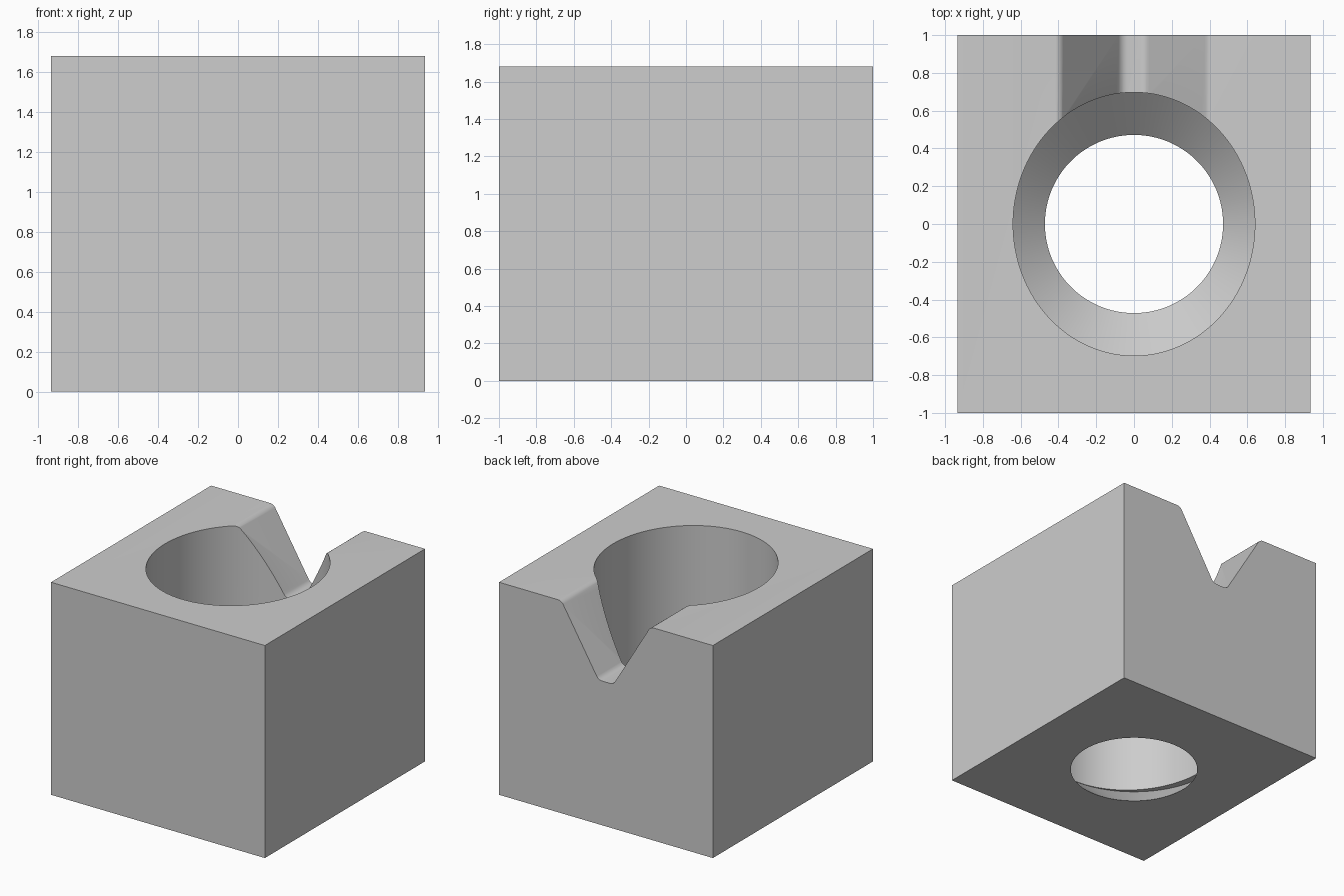
import bpy
import bmesh
from math import cos, sin, pi, radians

if "Cube" in bpy.data.objects:
    bpy.data.objects.remove(bpy.data.objects["Cube"], do_unlink=True)

WIDTH, DEPTH, HEIGHT = 1.87, 2.0, 1.68
SIDES = 128


def add_object(name, bm):
    bmesh.ops.recalc_face_normals(bm, faces=bm.faces)
    mesh = bpy.data.meshes.new(name)
    bm.to_mesh(mesh)
    bm.free()
    obj = bpy.data.objects.new(name, mesh)
    bpy.context.collection.objects.link(obj)
    return obj


def loft_ellipses(name, rings):
    """Closed solid through stacked ellipses (z, x radius, y radius)."""
    bm = bmesh.new()
    loops = []
    for z, rx, ry in rings:
        angles = [2 * pi * i / SIDES for i in range(SIDES)]
        loops.append([bm.verts.new((rx * cos(a), ry * sin(a), z)) for a in angles])
    for low, high in zip(loops, loops[1:]):
        for i in range(SIDES):
            j = (i + 1) % SIDES
            bm.faces.new((low[i], low[j], high[j], high[i]))
    bm.faces.new(loops[0])
    bm.faces.new(loops[-1])
    return add_object(name, bm)


def notch_prism(name, y0, y1):
    """Flared V-shaped prism with rounded shoulders and floor corners."""
    half = [(0.065, 1.14), (0.39, HEIGHT + 0.001), (0.6, HEIGHT + 0.001), (0.6, 2.0)]
    outline = half + [(-x, z) for x, z in reversed(half)]
    bm = bmesh.new()
    front = [bm.verts.new((x, y0, z)) for x, z in outline]
    back = [bm.verts.new((x, y1, z)) for x, z in outline]
    bm.faces.new(front)
    bm.faces.new(back)
    n = len(outline)
    for i in range(n):
        j = (i + 1) % n
        bm.faces.new((front[i], front[j], back[j], back[i]))
    bmesh.ops.recalc_face_normals(bm, faces=bm.faces)
    rounded = [bm.edges.get((front[i], back[i])) for i in (0, 1, n - 2, n - 1)]
    bmesh.ops.bevel(bm, geom=rounded, offset=0.03, segments=4,
                    profile=0.5, affect='EDGES')
    return add_object(name, bm)


# Solid block
bm = bmesh.new()
bmesh.ops.create_cube(bm, size=1)
bmesh.ops.scale(bm, vec=(WIDTH, DEPTH, HEIGHT), verts=bm.verts)
bmesh.ops.translate(bm, vec=(0, 0, HEIGHT / 2), verts=bm.verts)
block = add_object("holder_block", bm)

# Straight oval well above a round conical seat that opens through the base
hole = loft_ellipses("well_cutter", [
    (-0.1, 0.363, 0.363), (0.21, 0.70, 0.70),
    (0.21, 0.64, 0.697), (HEIGHT + 0.1, 0.64, 0.697)])

# Notch from the well out through the back
notch = notch_prism("notch_cutter", 0.0, 1.1)

bpy.ops.object.select_all(action='DESELECT')
block.select_set(True)
bpy.context.view_layer.objects.active = block
for cutter in (hole, notch):
    cutter.hide_render = True
    cut = block.modifiers.new(cutter.name, 'BOOLEAN')
    cut.operation = 'DIFFERENCE'
    cut.solver = 'EXACT'
    cut.object = cutter
    bpy.ops.object.modifier_apply(modifier=cut.name)
    bpy.data.objects.remove(cutter, do_unlink=True)

bpy.ops.object.shade_smooth_by_angle(angle=radians(30))

# Single mid grey
grey = bpy.data.materials.new("mid_grey")
grey.use_nodes = True
color = (0.61, 0.61, 0.61, 1)
grey.diffuse_color = color
grey.node_tree.nodes["Principled BSDF"].inputs["Base Color"].default_value = color
block.data.materials.clear()
block.data.materials.append(grey)
